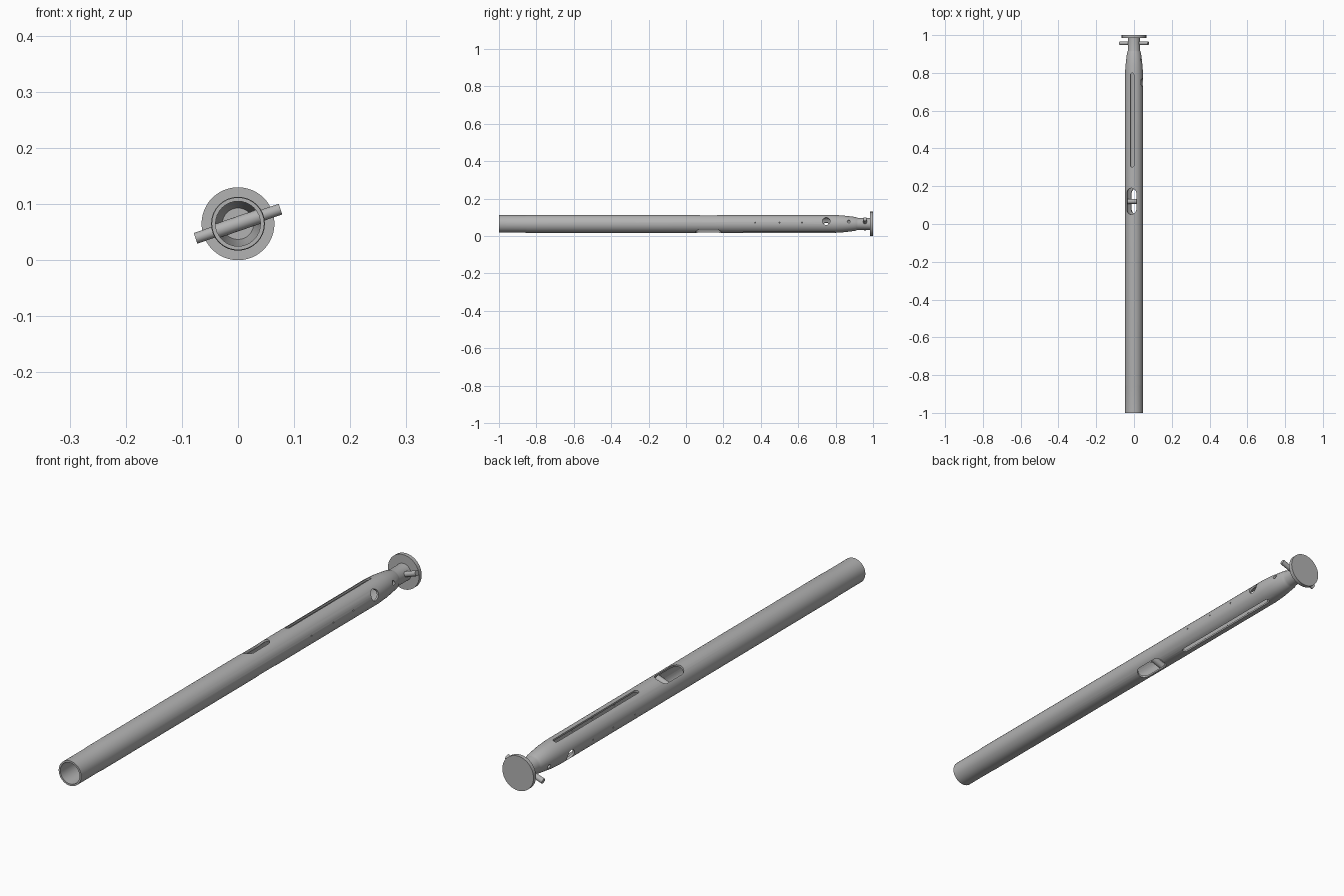
import bpy
import bmesh
from math import sin, cos, pi, radians
from mathutils import Matrix

cube = bpy.data.objects.get("Cube")
if cube:
    bpy.data.objects.remove(cube, do_unlink=True)

AXIS_Z = 0.065
CROSS_TILT = 71      # pins and round holes
WINDOW_TILT = -18
SLOT_TILT = -12

steel = bpy.data.materials.new("grey steel")
steel.use_nodes = True
GREY = (0.45, 0.45, 0.45, 1)
steel.diffuse_color = GREY
steel.node_tree.nodes["Principled BSDF"].inputs["Base Color"].default_value = GREY


def finish(name, bm):
    bmesh.ops.recalc_face_normals(bm, faces=bm.faces)
    mesh = bpy.data.meshes.new(name)
    bm.to_mesh(mesh)
    bm.free()
    mesh.materials.append(steel)
    obj = bpy.data.objects.new(name, mesh)
    bpy.context.collection.objects.link(obj)
    return obj


def select(obj):
    bpy.ops.object.select_all(action="DESELECT")
    obj.select_set(True)
    bpy.context.view_layer.objects.active = obj


def smooth(obj):
    select(obj)
    bpy.ops.object.shade_smooth_by_angle(angle=radians(30))


def lathe(name, profile, sides=32):
    """Spin (radius, y) points about the long axis; zero radius closes an end."""
    bm = bmesh.new()
    rings = []
    for r, y in profile:
        if r == 0:
            rings.append([bm.verts.new((0, y, AXIS_Z))] * sides)
        else:
            rings.append([bm.verts.new((r * cos(2 * pi * i / sides), y,
                                        AXIS_Z + r * sin(2 * pi * i / sides)))
                          for i in range(sides)])
    for a, b in zip(rings, rings[1:]):
        for i in range(sides):
            j = (i + 1) % sides
            corners = dict.fromkeys((a[i], a[j], b[j], b[i]))
            bm.faces.new(list(corners))
    return finish(name, bm)


def cross_bar(name, y0, y1, radius, half_length, tilt, sides=16):
    """Rounded-end prism crossing the axis, turned about it by tilt degrees."""
    bm = bmesh.new()
    outline = []
    half = sides // 2
    for centre, start in ((y1, 0), (y0, pi)):
        steps = half + 1 if y1 > y0 else half
        for i in range(steps):
            a = start + pi * i / half
            outline.append((radius * cos(a), centre + radius * sin(a)))
    low, high = ([bm.verts.new((x, y, z)) for x, y in outline]
                 for z in (-half_length, half_length))
    bm.faces.new(low)
    bm.faces.new(high)
    n = len(outline)
    for i in range(n):
        j = (i + 1) % n
        bm.faces.new((low[i], low[j], high[j], high[i]))
    turn = Matrix.Translation((0, 0, AXIS_Z)) @ Matrix.Rotation(radians(tilt), 4, "Y")
    bm.transform(turn)
    return finish(name, bm)


def cut(target, cutter):
    cutter.hide_render = True
    mod = target.modifiers.new("cut", "BOOLEAN")
    mod.operation = "DIFFERENCE"
    mod.solver = "EXACT"
    mod.object = cutter
    select(target)
    bpy.ops.object.modifier_apply(modifier=mod.name)
    bpy.data.objects.remove(cutter, do_unlink=True)


# Hollow tube with tapered shoulder, narrow neck and closed bore
tube = lathe("tube_body", [
    (0, 0.9), (0.028, 0.9), (0.04, 0.82), (0.04, -1), (0.047, -1),
    (0.047, -0.86), (0.048, -0.85), (0.048, 0.79), (0.045, 0.84),
    (0.037, 0.905), (0.034, 0.912), (0.032, 0.92), (0.032, 0.986), (0, 0.986)])

# Window and long slot, open on both sides
cut(tube, cross_bar("window_cutter", 0.076, 0.164, 0.026, 0.1, WINDOW_TILT))
cut(tube, cross_bar("slot_cutter", 0.31, 0.79, 0.009, 0.1, SLOT_TILT))

# Round cross holes and tiny vent holes
for y, radius in ((0.75, 0.021), (0.87, 0.008)):
    cut(tube, cross_bar("hole_cutter", y, y, radius, 0.1, CROSS_TILT))
for y in (0.37, 0.5, 0.62):
    cut(tube, cross_bar("vent_cutter", y, y, 0.003, 0.1, 82, sides=8))
smooth(tube)

# Pin across the window, and longer pin through the neck
smooth(cross_bar("window_pin", 0.12, 0.12, 0.013, 0.046, CROSS_TILT))
smooth(cross_bar("neck_pin", 0.957, 0.957, 0.01, 0.08, CROSS_TILT))

# Flat end disc
smooth(lathe("end_disc", [(0, 0.985), (0.065, 0.985), (0.065, 1), (0, 1)], sides=48))
